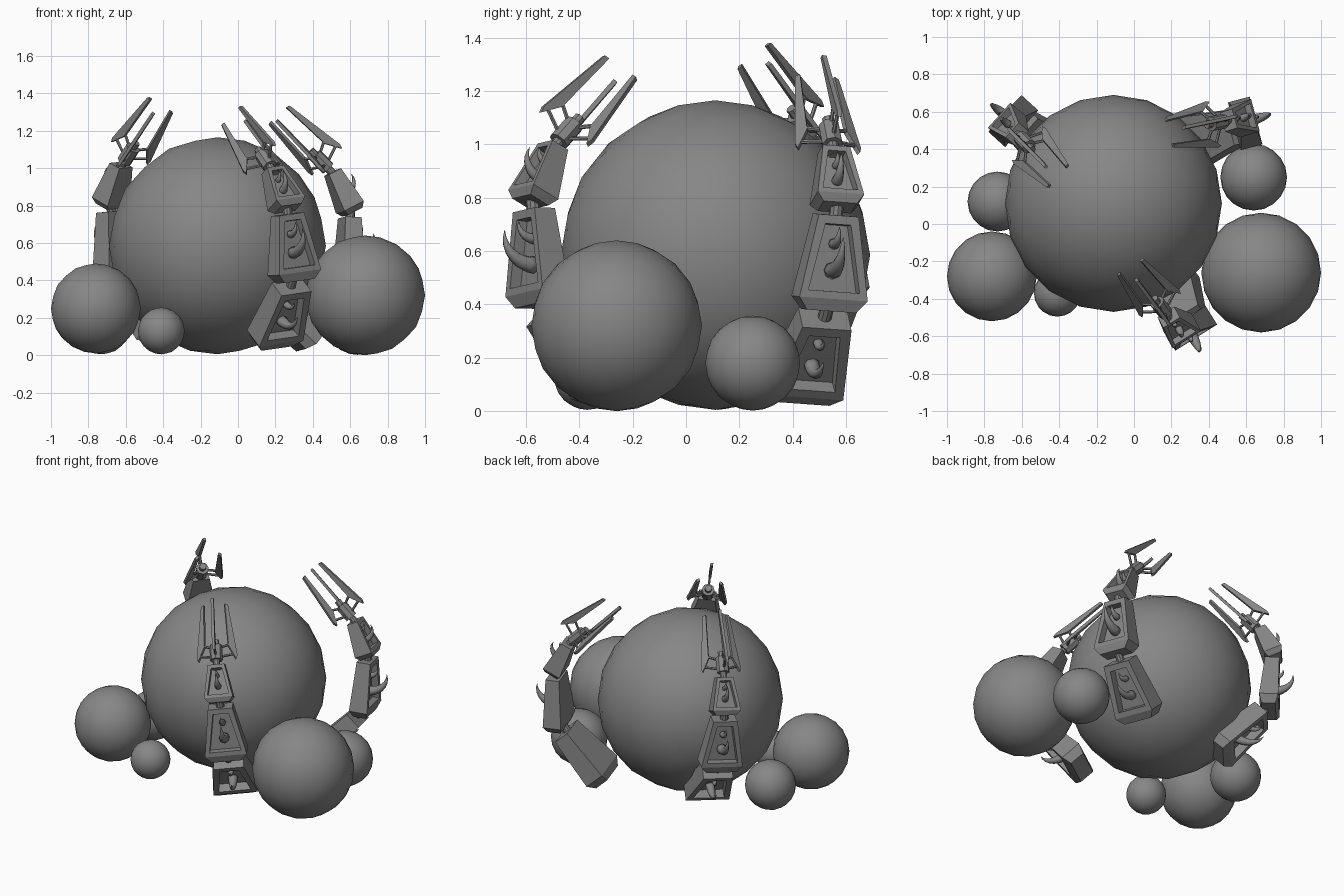
import bpy, bmesh
from math import sin, cos, radians, pi
from mathutils import Matrix, Vector

if "Cube" in bpy.data.objects:
    bpy.data.objects.remove(bpy.data.objects["Cube"])

GREY = bpy.data.materials.new("dark_grey")
GREY.diffuse_color = (.24, .24, .24, 1)
GREY.use_nodes = True
GREY.node_tree.nodes["Principled BSDF"].inputs["Base Color"].default_value = GREY.diffuse_color


def finish(bm, name, mat=Matrix(), smooth=False):
    bmesh.ops.recalc_face_normals(bm, faces=bm.faces)
    me = bpy.data.meshes.new(name)
    bm.to_mesh(me)
    bm.free()
    me.transform(mat)
    me.materials.append(GREY)
    for p in me.polygons:
        p.use_smooth = smooth
    ob = bpy.data.objects.new(name, me)
    bpy.context.collection.objects.link(ob)
    return ob


def frame(p, q):
    """Local frame at p: Z runs towards q, X points outward, Y sideways (p, q as (u, z))."""
    o = Vector((p[0], 0, p[1]))
    z = (Vector((q[0], 0, q[1])) - o)
    length = z.length
    z.normalize()
    y = Vector((0, 1, 0))
    m = Matrix((y.cross(z), y, z)).transposed().to_4x4()
    m.translation = o
    return m, length


def loft(bm, rings):
    """Skin a list of closed rings and cap both ends."""
    vs = [[bm.verts.new(c) for c in r] for r in rings]
    n = len(vs[0])
    faces = []
    for a, b in zip(vs, vs[1:]):
        for i in range(n):
            faces.append(bm.faces.new((a[i], a[(i + 1) % n], b[(i + 1) % n], b[i])))
    bm.faces.new(vs[0][::-1])
    bm.faces.new(vs[-1])
    return faces


def rod(bm, p, q, r, sides=8):
    p, q = Vector(p), Vector(q)
    rot = (q - p).to_track_quat('Z', 'Y').to_matrix().to_4x4()
    bmesh.ops.create_cone(bm, cap_ends=True, segments=sides, radius1=r, radius2=r,
                          depth=(q - p).length, matrix=Matrix.Translation((p + q) / 2) @ rot)


def segment(name, mat, length, w, t):
    """Tapered block with a bevelled foot and a recessed window on its outer face."""
    bm = bmesh.new()
    rings = []
    for z, k, f in ((0, 0, .72), (.13, 0, 1), (1, 1, 1)):
        a, b = t[k] / 2 * f, w[k] / 2 * f
        rings.append([(a, -b, z * length), (a, b, z * length),
                      (-a, b, z * length), (-a, -b, z * length)])
    outer = loft(bm, rings)[4]
    bmesh.ops.recalc_face_normals(bm, faces=bm.faces)
    bmesh.ops.inset_individual(bm, faces=[outer], thickness=w[1] * .28)
    bmesh.ops.inset_individual(bm, faces=[outer], thickness=.003, depth=-t[1] * .5)
    finish(bm, name, mat)


def thorn(bm, x0, z0, reach, r, steps=7, sides=8):
    """Curved spike that leaves the window outward and hooks upward."""
    rings = []
    for k in range(steps + 1):
        a = radians(100) * k / steps
        rad = r * (1 - (k / steps) ** 1.3) + .001
        cx, cz = x0 + reach * sin(a), z0 + reach * .85 * (1 - cos(a))
        rings.append([(cx - sin(a) * rad * cos(b), rad * sin(b), cz + cos(a) * rad * cos(b))
                      for b in (2 * pi * i / sides for i in range(sides))])
    loft(bm, rings)


# Balls: large central one and five smaller ones around it
BALL = (-.11, .11, .585)
for name, c, r in (("main_ball", BALL, .58),
                   ("ball_front_right", (.68, -.26, .32), .32),
                   ("ball_front_left", (-.76, -.28, .25), .24),
                   ("ball_front_small", (-.41, -.37, .13), .125),
                   ("ball_back_right", (.64, .25, .18), .178),
                   ("ball_back_left", (-.73, .12, .165), .16)):
    bm = bmesh.new()
    bmesh.ops.create_icosphere(bm, subdivisions=3, radius=r)
    finish(bm, name, Matrix.Translation(c), True)

# Finger segments: name, start, end (outward, up), widths, thicknesses, thorn reach
SEGMENTS = (("lower", (.425, .06), (.69, .345), (.28, .19), (.14, .11), .12),
            ("middle", (.735, .375), (.745, .735), (.265, .155), (.12, .09), .13),
            ("upper", (.76, .765), (.655, .98), (.18, .105), (.12, .075), .085))


def finger(tag, yaw, du, dv, dz, lean, roll):
    pivot = Matrix.Translation((.74, 0, .55))
    M = (Matrix.Translation((BALL[0], BALL[1], 0)) @ Matrix.Rotation(radians(yaw), 4, 'Z')
         @ Matrix.Translation((du, dv, dz)) @ pivot @ Matrix.Rotation(radians(roll), 4, 'X')
         @ Matrix.Rotation(radians(-lean), 4, 'Y') @ pivot.inverted())

    # armoured segments and their thorns
    for name, p, q, w, t, reach in SEGMENTS:
        m, L = frame(p, q)
        segment(f"{tag}_{name}_segment", M @ m, L, w, t)
        bm = bmesh.new()
        thorn(bm, .005, L * .42, reach, reach * .25)
        thorn(bm, .005, L * .70, reach * .5, reach * .16)
        finish(bm, f"{tag}_{name}_thorns", M @ m, True)

    # round necks between segments
    bm = bmesh.new()
    for (a, b) in (((.66, .32), (.737, .42)), ((.744, .70), (.752, .81))):
        rod(bm, (a[0], 0, a[1]), (b[0], 0, b[1]), .026, 10)
    finish(bm, f"{tag}_necks", M)

    # claw hub
    m, _ = frame((.655, .975), (.375, 1.255))
    bm = bmesh.new()
    rod(bm, (0, 0, -.03), (0, 0, .05), .022, 10)
    rod(bm, (0, 0, .035), (0, 0, .135), .04, 8)
    rod(bm, (0, 0, .13), (0, 0, .17), .022, 8)
    finish(bm, f"{tag}_claw_hub", M @ m)

    # three claw blades with struts
    for i, ang in enumerate((0, 115, -115)):
        A = M @ m @ Matrix.Rotation(radians(ang), 4, 'Z')
        bm = bmesh.new()
        outline = ((.13, .055), (.138, .08), (.09, .42), (.07, .425), (.082, .14))
        loft(bm, [[(x, y, z) for x, z in outline] for y in (-.009, .009)])
        finish(bm, f"{tag}_blade_{i + 1}", A)
        bm = bmesh.new()
        rod(bm, (.02, 0, .06), (.12, 0, .09), .008, 6)
        rod(bm, (.02, 0, .12), (.095, 0, .155), .008, 6)
        finish(bm, f"{tag}_struts_{i + 1}", A)


# Three fingers gripping the main ball
finger("front_finger", -58, .04, -.02, .02, 3, 7)
finger("right_finger", 15, .055, .24, .0, 0, -4)
finger("back_left_finger", 138, -.04, .04, .035, -2, -4)
